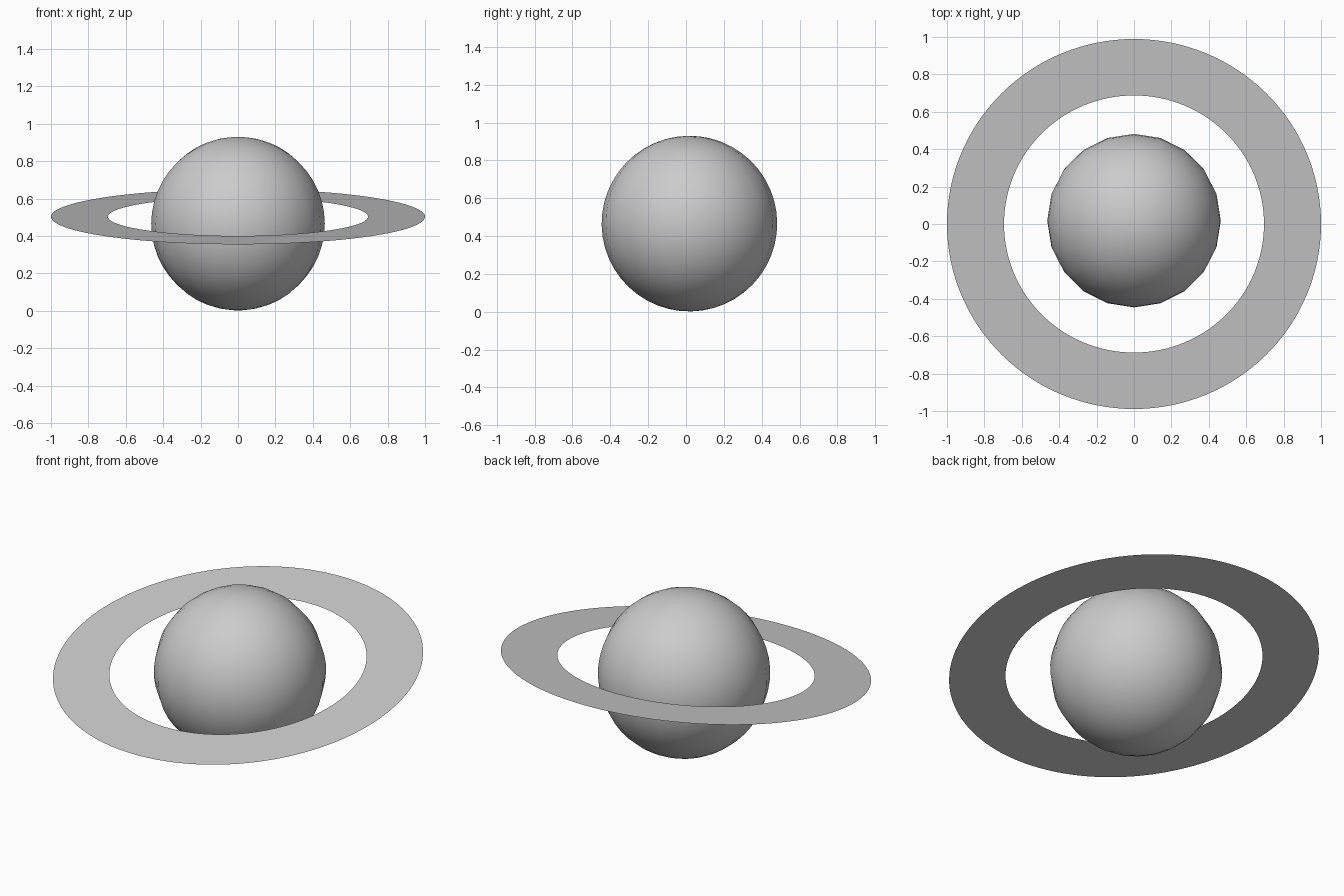
import bpy
import bmesh
import math

cube = bpy.data.objects.get("Cube")
if cube:
    bpy.data.objects.remove(cube, do_unlink=True)

TILT = math.radians(8.5)


def make_material(name, color):
    mat = bpy.data.materials.new(name)
    mat.use_nodes = True
    mat.diffuse_color = color
    mat.node_tree.nodes["Principled BSDF"].inputs["Base Color"].default_value = color
    return mat


def make_object(name, bm, mat, location):
    mesh = bpy.data.meshes.new(name)
    bm.to_mesh(mesh)
    bm.free()
    mesh.materials.append(mat)
    obj = bpy.data.objects.new(name, mesh)
    bpy.context.collection.objects.link(obj)
    obj.location = location
    obj.rotation_euler.x = TILT
    return obj


grey = make_material("light grey", (0.6, 0.6, 0.6, 1))

# Planet: smooth sphere with a coarse equator
bm = bmesh.new()
bmesh.ops.create_uvsphere(bm, u_segments=20, v_segments=24, radius=0.464)
for face in bm.faces:
    face.smooth = True
make_object("planet", bm, grey, (0, 0.018, 0.466))

# Ring: paper-thin flat band, facing up
bm = bmesh.new()
SIDES = 128
loops = []
for radius in (0.695, 1.0):
    loops.append([
        bm.verts.new((radius * math.cos(a), radius * math.sin(a), 0))
        for a in (math.tau * i / SIDES for i in range(SIDES))
    ])
inner, outer = loops
for i in range(SIDES):
    j = (i + 1) % SIDES
    bm.faces.new((inner[i], outer[i], outer[j], inner[j]))
make_object("ring", bm, grey, (0, 0, 0.503))
